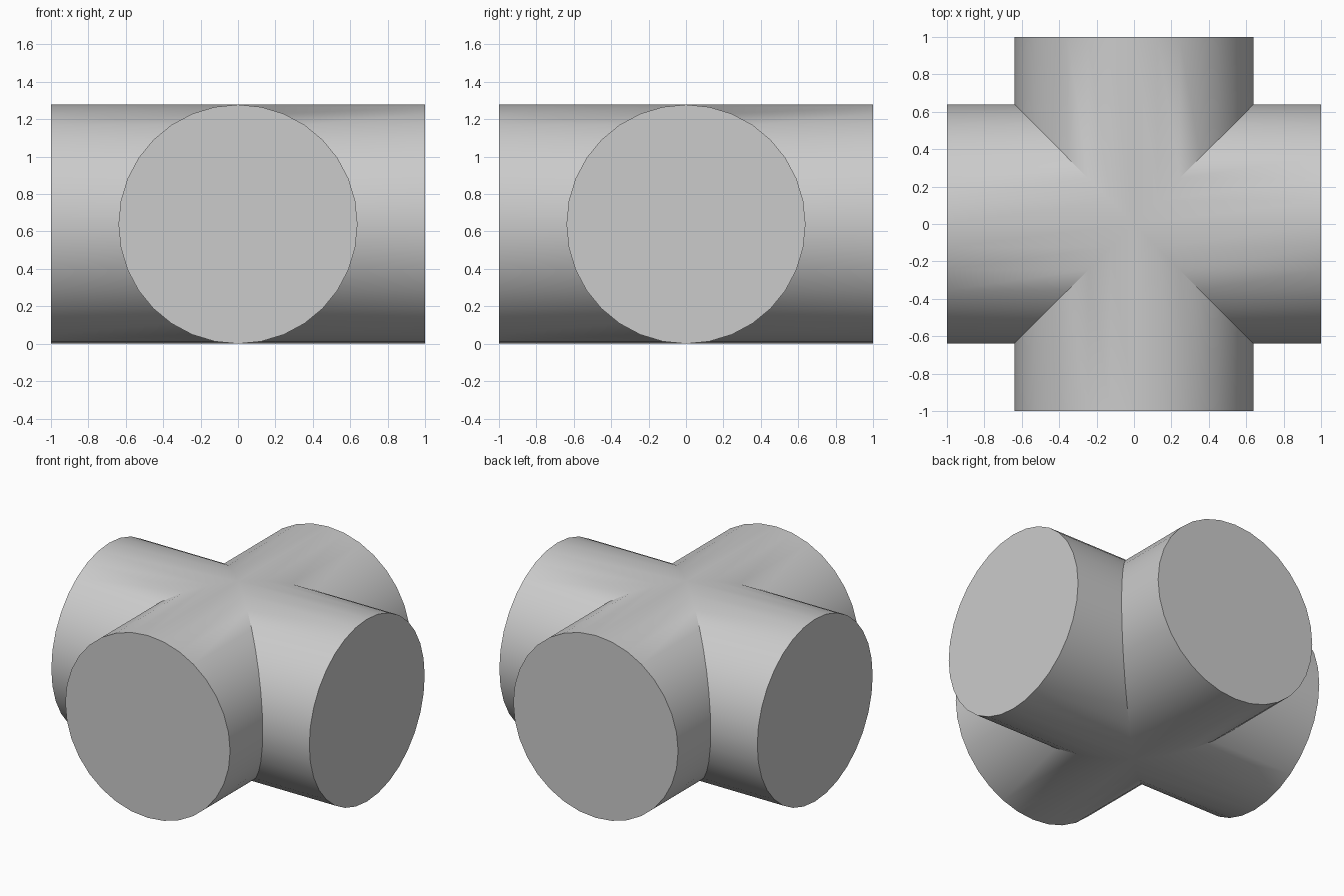
import bpy, bmesh
from math import sin, cos, pi, radians
from mathutils import Matrix, Vector

if "Cube" in bpy.data.objects:
    bpy.data.objects.remove(bpy.data.objects["Cube"])

R = 0.639      # pipe radius
HALF = 1.0     # half length of each pipe
SIDES = 32

bm = bmesh.new()


def add_arm(turn):
    """One arm along +x, mitred where it meets its neighbours, turned about z."""
    rot = Matrix.Rotation(turn, 3, 'Z')
    outer, mitre = [], []
    for i in range(SIDES):
        a = 2 * pi * i / SIDES
        y, z = -R * sin(a), R + R * cos(a)
        outer.append(bm.verts.new(rot @ Vector((HALF, y, z))))
        mitre.append(bm.verts.new(rot @ Vector((abs(y), y, z))))
    for i in range(SIDES):
        j = (i + 1) % SIDES
        bm.faces.new((outer[i], outer[j], mitre[j], mitre[i]))
    bm.faces.new(outer)   # flat end cap


# Four arms welded along the mitres into one closed cross
for k in range(4):
    add_arm(k * pi / 2)
bmesh.ops.remove_doubles(bm, verts=bm.verts[:], dist=1e-4)
bmesh.ops.recalc_face_normals(bm, faces=bm.faces[:])

mesh = bpy.data.meshes.new("crossed_cylinders")
bm.to_mesh(mesh)
bm.free()
cross = bpy.data.objects.new("crossed_cylinders", mesh)
bpy.context.collection.objects.link(cross)

# Smooth barrels, sharp caps and seams
bpy.context.view_layer.objects.active = cross
cross.select_set(True)
bpy.ops.object.shade_smooth_by_angle(angle=radians(30))
